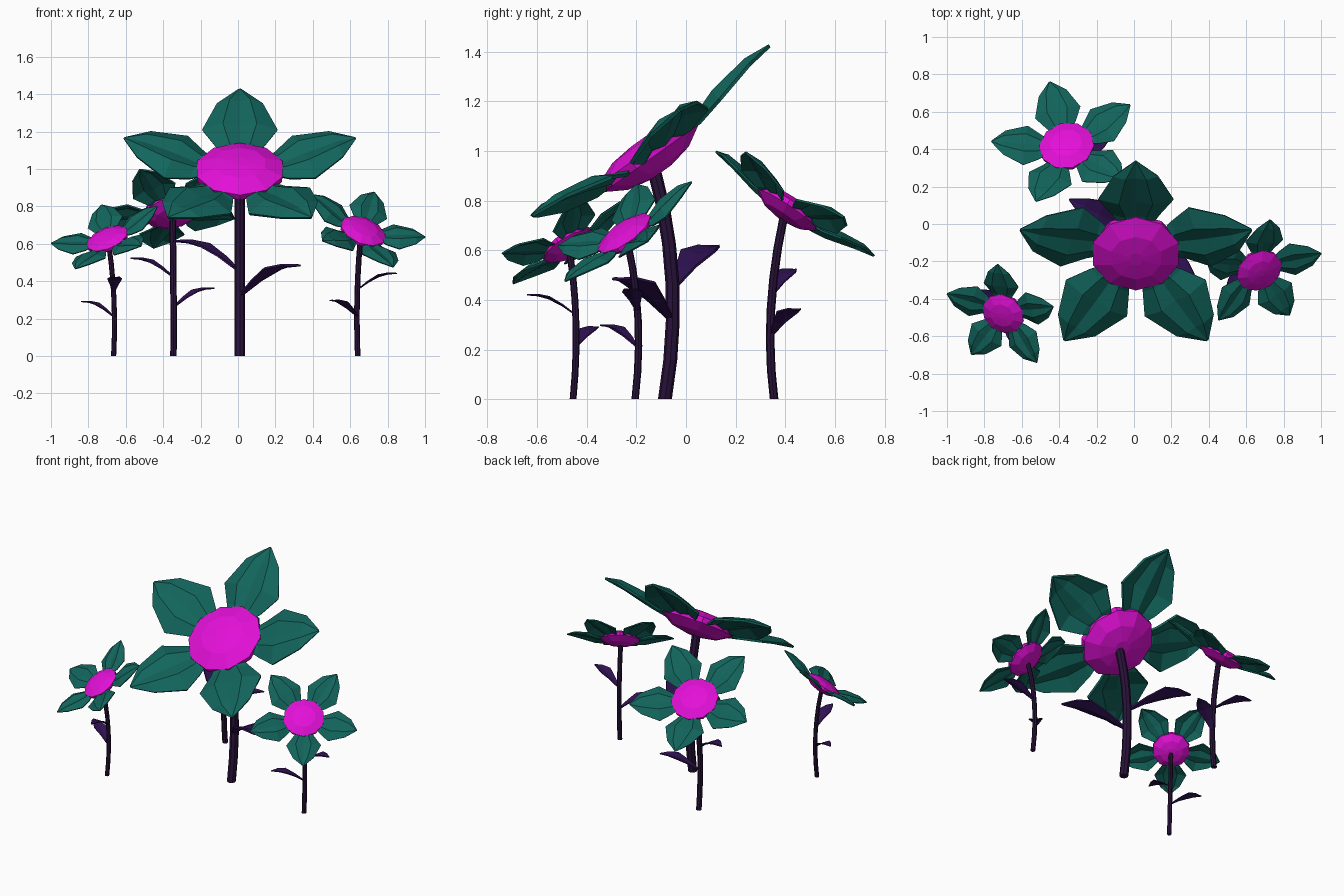
import bpy, bmesh, math
from mathutils import Vector, Matrix

cube = bpy.data.objects.get("Cube")
if cube:
    bpy.data.objects.remove(cube)


def material(name, rgb):
    m = bpy.data.materials.new(name)
    m.use_nodes = True
    m.diffuse_color = (*rgb, 1)
    bsdf = next(n for n in m.node_tree.nodes if n.type == 'BSDF_PRINCIPLED')
    bsdf.inputs["Base Color"].default_value = (*rgb, 1)
    bsdf.inputs["Roughness"].default_value = 0.8
    return m


MAGENTA = material("magenta", (0.76, 0.005, 0.68))
TEAL = material("teal green", (0.006, 0.13, 0.108))
STEM = material("dark purple", (0.022, 0.006, 0.042))
LEAF = material("leaf purple", (0.03, 0.006, 0.09))


def finish(name, bm, mat, thickness=0):
    bmesh.ops.recalc_face_normals(bm, faces=bm.faces)
    mesh = bpy.data.meshes.new(name)
    bm.to_mesh(mesh)
    bm.free()
    mesh.materials.append(mat)
    ob = bpy.data.objects.new(name, mesh)
    bpy.context.collection.objects.link(ob)
    if thickness:
        mod = ob.modifiers.new("thickness", 'SOLIDIFY')
        mod.thickness = thickness
        mod.offset = 0
    return ob


def skin(bm, rows, closed):
    """Join rows of points with quads."""
    grid = [[bm.verts.new(p) for p in row] for row in rows]
    n = len(grid[0])
    for a, b in zip(grid, grid[1:]):
        for i in range(n if closed else n - 1):
            j = (i + 1) % n
            bm.faces.new((a[i], a[j], b[j], b[i]))
    if closed:
        bm.faces.new(grid[0])
        bm.faces.new(grid[-1])


def blade(bm, stations, folds, matrix):
    """Folded petal or leaf along local x; stations are (x, z, half width)."""
    skin(bm, [[matrix @ Vector((x, s * w, z + f * w)) for s, f in folds]
              for x, z, w in stations], False)


PETAL = [(.14, -.02, .06), (.24, -.02, .125), (.36, .015, .2),
         (.54, .052, .12), (.65, .055, .004)]
PETAL_FOLDS = [(-1, -.1), (-.45, .12), (0, 0), (.45, .12), (1, -.1)]
LEAF_SHAPE = [(0, 0, .012), (.11, .08, .045), (.22, .14, .08),
              (.31, .162, .05), (.4, .165, .003)]
LEAF_FOLDS = [(-1, .12), (0, -.1), (1, .12)]
DISC = [(.05, -.105), (.15, -.085), (.235, -.035), (.24, 0), (.14, .04), (.04, .05)]


def disc(name, matrix):
    bm = bmesh.new()
    skin(bm, [[matrix @ Vector((r * math.cos(a), r * math.sin(a), z))
               for a in (math.tau * i / 10 for i in range(10))]
              for r, z in DISC], True)
    finish(name, bm, MAGENTA)


def stem(name, base, mid, top, radius):
    """Tube through three points, eight sided."""
    p, q, r = map(Vector, (base, mid, top))
    ctrl = 2 * q - (p + r) / 2
    rows = []
    for k in range(7):
        t = k / 6
        c = p * (1 - t) ** 2 + ctrl * 2 * t * (1 - t) + r * t * t
        rows.append([c + Vector((math.cos(a), math.sin(a), 0)) * radius
                     for a in (math.tau * i / 8 for i in range(8))])
    bm = bmesh.new()
    skin(bm, rows, True)
    finish(name, bm, STEM)


def flower(name, scale, centre, normal, petal_dir, base, mid, top, leaves):
    # Head frame: z along the normal, x along the first petal
    n = Vector(normal).normalized()
    u = Vector(petal_dir)
    u = (u - n * u.dot(n)).normalized()
    frame = Matrix((u, n.cross(u), n)).transposed().to_4x4()
    head = Matrix.Translation(centre) @ frame @ Matrix.Scale(scale, 4)
    disc(name + "_flower_centre", head)

    bm = bmesh.new()
    for i in range(5):
        blade(bm, PETAL, PETAL_FOLDS, head @ Matrix.Rotation(math.tau * i / 5, 4, 'Z'))
    finish(name + "_petals", bm, TEAL, .014 * scale)

    stem(name + "_stem", base, mid, top, .028 * scale)

    bm = bmesh.new()
    for root, angle in leaves:
        blade(bm, LEAF_SHAPE, LEAF_FOLDS,
              Matrix.Translation(root) @ Matrix.Rotation(math.radians(angle), 4, 'Z')
              @ Matrix.Scale(scale, 4))
    finish(name + "_leaves", bm, LEAF, .01 * scale)


flower("large", 1, (.01, -.16, 1.0), (0, -.58, .81), (0, .81, .58),
       (.01, -.085, 0), (.01, -.055, .47), (.01, -.13, .93),
       [((.01, -.05, .45), 153), ((.01, -.06, .32), -36)])
flower("back", .62, (-.36, .42, .78), (-.14, .556, .82), (-.4, 0, -.07),
       (-.345, .355, 0), (-.345, .342, .36), (-.35, .395, .74),
       [((-.345, .345, .42), 158), ((-.345, .345, .26), 28)])
flower("left", .53, (.67, -.25, .67), (.42, -.7, 1), (.05, .30, .19),
       (.64, -.205, 0), (.637, -.193, .32), (.655, -.235, .63),
       [((.64, -.195, .355), -10), ((.64, -.195, .21), -135)])
flower("right", .49, (-.7, -.48, .63), (-.42, -.585, 1), (-.02, .26, .15),
       (-.665, -.455, 0), (-.663, -.443, .3), (-.69, -.468, .59),
       [((-.665, -.445, .34), -87), ((-.665, -.445, .21), 152)])
